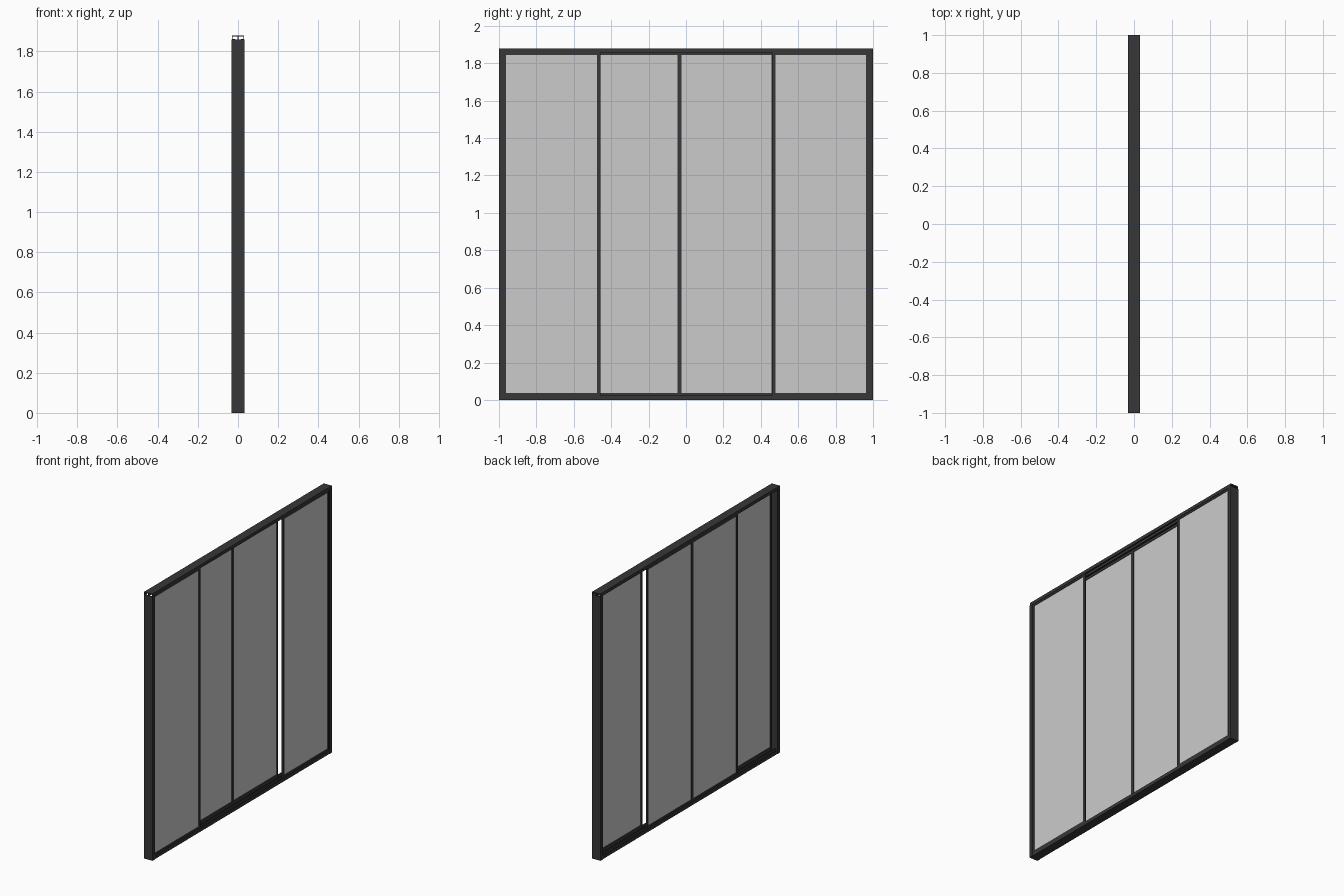
import bpy
import bmesh
from mathutils import Vector

if "Cube" in bpy.data.objects:
    bpy.data.objects.remove(bpy.data.objects["Cube"])


def material(name, value):
    m = bpy.data.materials.new(name)
    m.diffuse_color = (value, value, value, 1.0)
    m.use_nodes = True
    m.node_tree.nodes["Principled BSDF"].inputs["Base Color"].default_value = m.diffuse_color
    return m


FRAME = material("dark_grey_metal", 0.038)
GLASS = material("light_grey_glass", 0.60)


def build(name, boxes, mat):
    """One object made of boxes, each given as (x0, x1, y0, y1, z0, z1)."""
    bm = bmesh.new()
    for x0, x1, y0, y1, z0, z1 in boxes:
        verts = bmesh.ops.create_cube(bm, size=1.0)["verts"]
        for v in verts:
            v.co = Vector((x0 if v.co.x < 0 else x1,
                           y0 if v.co.y < 0 else y1,
                           z0 if v.co.z < 0 else z1))
    mesh = bpy.data.meshes.new(name)
    bm.to_mesh(mesh)
    bm.free()
    mesh.materials.append(mat)
    obj = bpy.data.objects.new(name, mesh)
    bpy.context.collection.objects.link(obj)
    return obj


HEIGHT = 1.88
DEPTH = 0.033       # half depth of the side jambs
RAIL = 0.031        # half depth of the head and sill tracks
WALL = 0.003
JAMB_TOP = 1.86

# Side jambs: channels open towards the panels
for name, s in (("left_jamb", -1), ("right_jamb", 1)):
    def span(a, b):
        return tuple(sorted((s * a, s * b)))
    web, flange = span(0.992, 1.0), span(0.974, 0.992)
    build(name, [
        (-DEPTH, DEPTH, *web, 0.0, JAMB_TOP),
        (-DEPTH, -DEPTH + WALL, *flange, 0.0, JAMB_TOP),
        (DEPTH - WALL, DEPTH, *flange, 0.0, JAMB_TOP),
    ], FRAME)

# Head and sill tracks: a plate with three running fins
fins = [(-RAIL, -RAIL + WALL), (-WALL / 2, WALL / 2), (RAIL - WALL, RAIL)]
build("head_track",
      [(-RAIL, RAIL, -1.0, 1.0, HEIGHT - 0.006, HEIGHT)]
      + [(a, b, -1.0, 1.0, 1.857, HEIGHT - 0.006) for a, b in fins], FRAME)
build("sill_track",
      [(-RAIL, RAIL, -0.992, 0.992, 0.0, 0.006)]
      + [(a, b, -0.992, 0.992, 0.006, 0.024) for a, b in fins], FRAME)

# Sliding panels: name, track centre, y start, y end, start stile, end stile
TRACK = 0.0215
PANELS = [
    ("outer_left", TRACK, -0.976, -0.457, 0.013, 0.019),
    ("inner_left", -TRACK, -0.540, -0.035, 0.019, 0.011),
    ("inner_right", -TRACK, -0.035, 0.468, 0.011, 0.011),
    ("outer_right", TRACK, 0.460, 0.976, 0.019, 0.013),
]
Z0, Z1 = 0.008, 1.862
LOW, HIGH = 0.038, 1.845     # glass opening
HALF = 0.006

for name, x, y0, y1, s0, s1 in PANELS:
    a, b = x - HALF, x + HALF
    build(name + "_panel_frame", [
        (a, b, y0, y0 + s0, Z0, Z1),
        (a, b, y1 - s1, y1, Z0, Z1),
        (a, b, y0 + s0, y1 - s1, Z0, LOW),
        (a, b, y0 + s0, y1 - s1, HIGH, Z1),
    ], FRAME)
    build(name + "_glass",
          [(x - 0.002, x + 0.002, y0 + s0, y1 - s1, LOW, HIGH)], GLASS)
